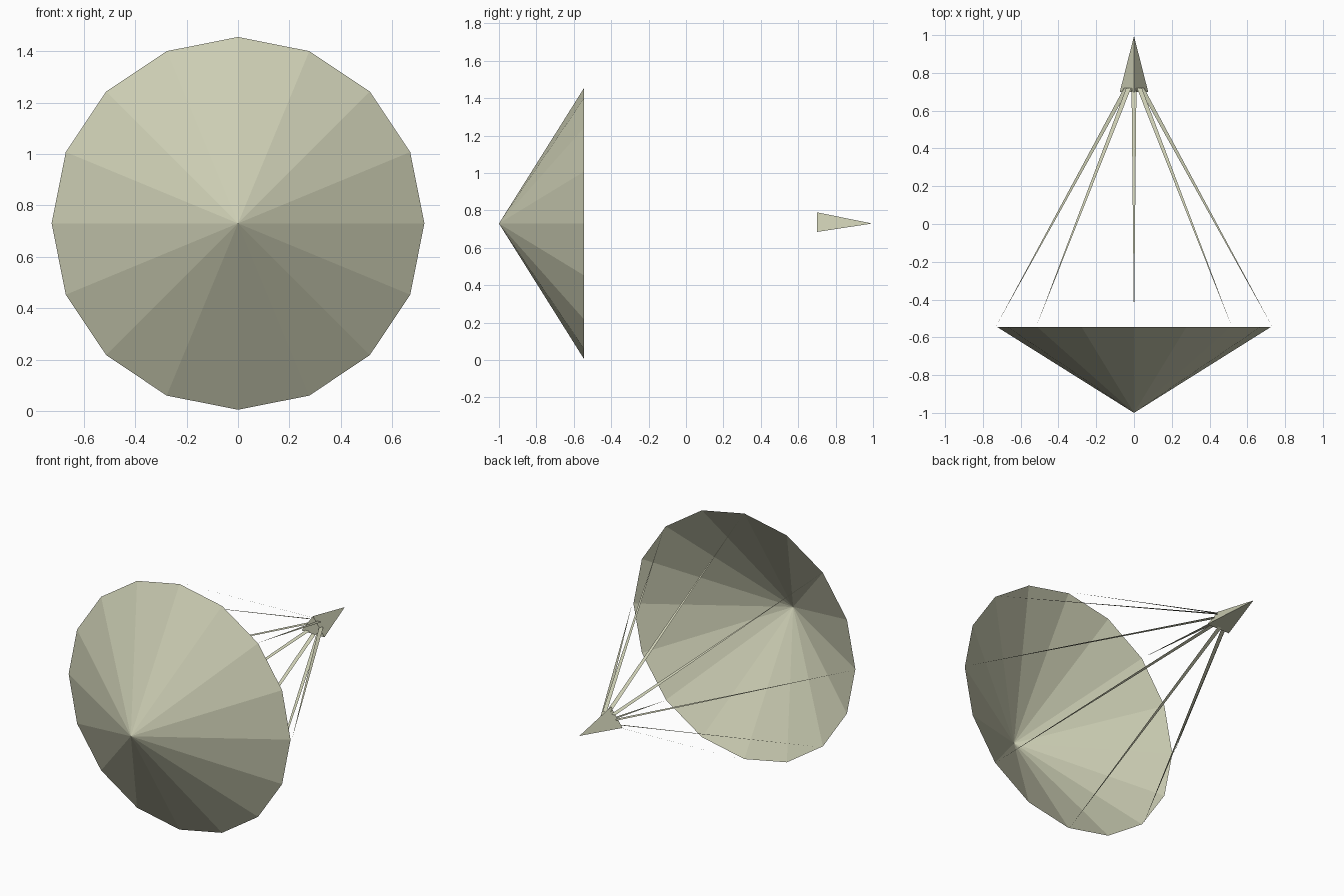
import bpy
from math import sin, cos, pi

if "Cube" in bpy.data.objects:
    bpy.data.objects.remove(bpy.data.objects["Cube"])

ZC = 0.73          # height of the central axis
RIM_Y = -0.545     # plane of the canopy rim


def mesh_object(name, verts, faces):
    me = bpy.data.meshes.new(name)
    me.from_pydata(verts, [], faces)
    me.update()
    ob = bpy.data.objects.new(name, me)
    bpy.context.collection.objects.link(ob)
    return ob


mat = bpy.data.materials.new("pale_khaki")
mat.diffuse_color = (0.60, 0.61, 0.45, 1)
mat.use_nodes = True
mat.node_tree.nodes["Principled BSDF"].inputs["Base Color"].default_value = mat.diffuse_color

# Canopy: open 16-sided cone pointing to the front
bpy.ops.mesh.primitive_cone_add(
    vertices=16, radius1=0.725, radius2=0, depth=1 + RIM_Y,
    end_fill_type='NOTHING',
    location=(0, (RIM_Y - 1) / 2, ZC), rotation=(pi / 2, 0, 0))
canopy = bpy.context.object
canopy.name = "canopy"
parts = [canopy]

# Payload: slim three-sided pyramid pointing to the back
parts.append(mesh_object(
    "payload",
    [(-0.075, 0.70, 0.685), (0.075, 0.70, 0.685), (0, 0.70, 0.79), (0, 0.995, ZC)],
    [(0, 1, 2), (1, 0, 3), (2, 1, 3), (0, 2, 3)]))

# Cords: flat slivers, wide at the payload, tapering to a point at the rim
for i in range(8):
    c, s = cos(i * pi / 4), sin(i * pi / 4)
    x, z = 0.04 * c, ZC + 0.04 * s
    parts.append(mesh_object(
        f"cord_{i + 1}",
        [(x - 0.013, 0.72, z), (x + 0.013, 0.72, z),
         (0.73 * c, RIM_Y + 0.005, ZC + 0.73 * s)],
        [(0, 2, 1)]))

for ob in parts:
    ob.data.materials.append(mat)
